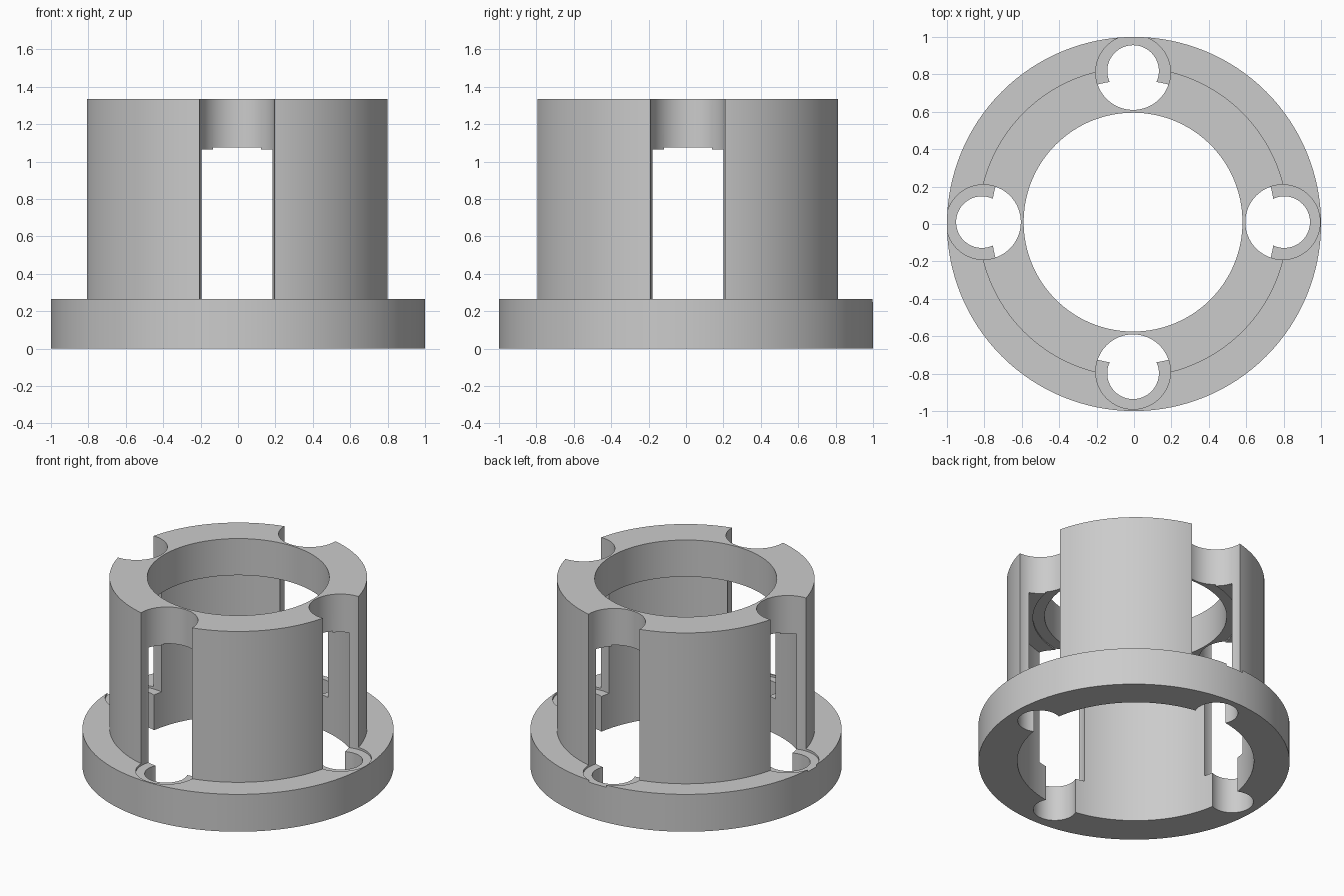
import bpy
import math

if "Cube" in bpy.data.objects:
    bpy.data.objects.remove(bpy.data.objects["Cube"])

SEG = 128
CX, CY = -0.005, 0.01          # the barrel and its bores sit slightly off the flange axis
FLANGE_TOP, TOP = 0.265, 1.335

grey = bpy.data.materials.new("plain grey")
grey.diffuse_color = (0.6, 0.6, 0.6, 1)
grey.use_nodes = True
grey.node_tree.nodes["Principled BSDF"].inputs["Base Color"].default_value = grey.diffuse_color


def cylinder(name, radius, z0, z1, x=CX, y=CY, seg=SEG):
    bpy.ops.mesh.primitive_cylinder_add(vertices=seg, radius=radius, depth=z1 - z0,
                                        location=(x, y, (z0 + z1) / 2))
    ob = bpy.context.object
    ob.name = name
    return ob


def combine(target, tool, operation):
    mod = target.modifiers.new(operation.title(), 'BOOLEAN')
    mod.operation = operation
    mod.solver = 'EXACT'
    mod.object = tool
    bpy.context.view_layer.objects.active = target
    bpy.ops.object.modifier_apply(modifier=mod.name)
    bpy.data.objects.remove(tool, do_unlink=True)


# Base flange with the tall barrel joined to it
housing = cylinder("flanged_housing", 1.0, 0, FLANGE_TOP, 0, 0)
combine(housing, cylinder("barrel", 0.828, 0.1, TOP), 'UNION')

# Wide bore from below, shallow relief step, and narrower opening through the top ring
combine(housing, cylinder("wide_bore", 0.76, -0.1, 1.065), 'DIFFERENCE')
combine(housing, cylinder("relief_step", 0.66, 0.9, 1.075), 'DIFFERENCE')
combine(housing, cylinder("top_opening", 0.585, 0.8, TOP + 0.1), 'DIFFERENCE')

# Four side slots, each with a smaller hole through the flange
for i in range(4):
    a = i * math.pi / 2
    dx, dy = math.cos(a), math.sin(a)
    slot = cylinder("slot", 0.2, FLANGE_TOP - 0.015, TOP + 0.1,
                    CX + 0.8 * dx, CY + 0.8 * dy, 64)
    combine(housing, slot, 'DIFFERENCE')
    hole = cylinder("flange_hole", 0.138, -0.1, 0.6,
                    CX + 0.808 * dx, CY + 0.808 * dy, 64)
    combine(housing, hole, 'DIFFERENCE')

# Finish
housing.data.materials.clear()
housing.data.materials.append(grey)
bpy.ops.object.select_all(action='DESELECT')
housing.select_set(True)
bpy.context.view_layer.objects.active = housing
bpy.ops.object.shade_smooth_by_angle(angle=math.radians(30))
